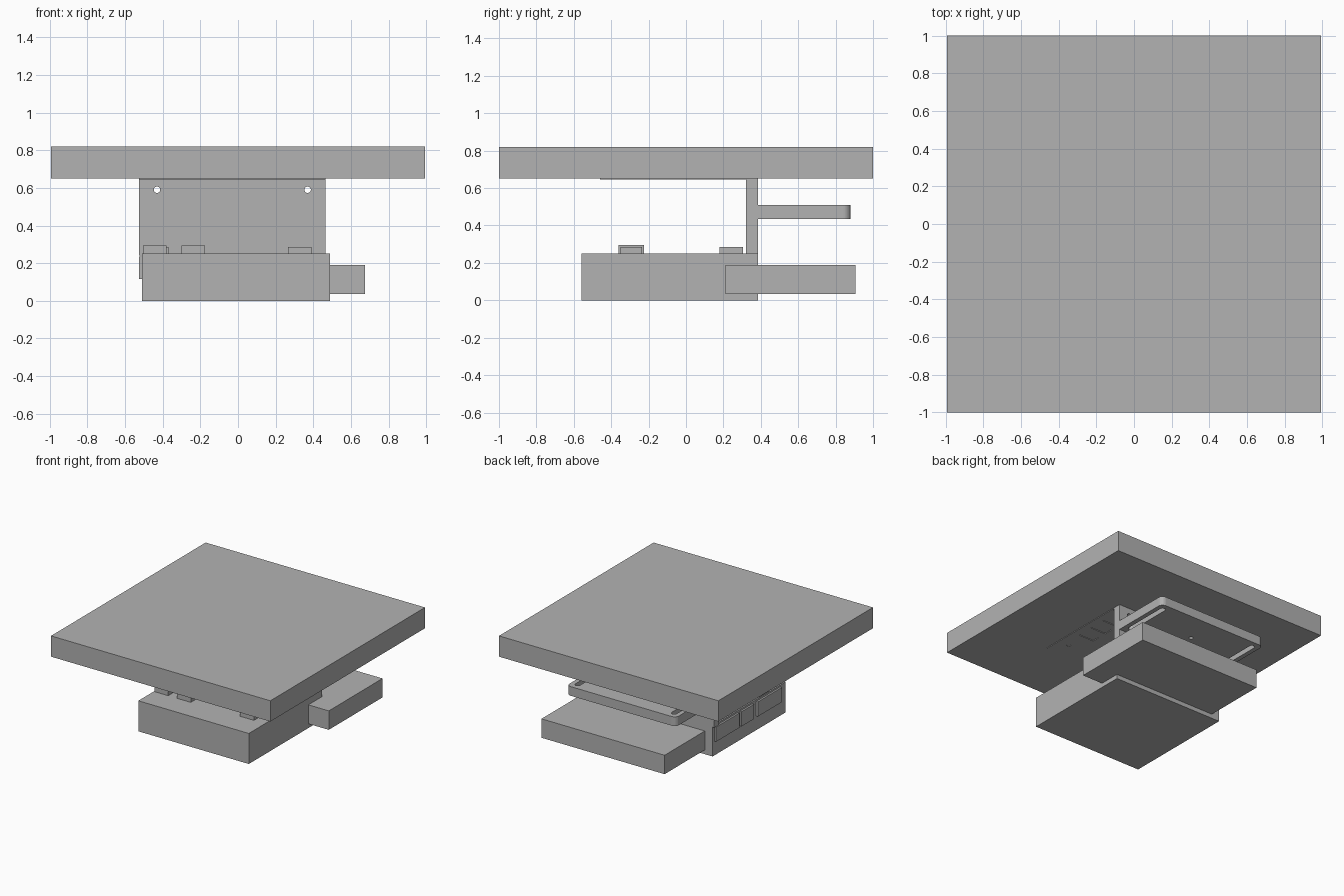
import bpy, bmesh
from mathutils import Matrix, Vector

if "Cube" in bpy.data.objects:
    bpy.data.objects.remove(bpy.data.objects["Cube"])

grey = bpy.data.materials.new("plain_grey")
grey.diffuse_color = (0.448, 0.448, 0.448, 1)
grey.use_nodes = True
grey.node_tree.nodes["Principled BSDF"].inputs["Base Color"].default_value = grey.diffuse_color


def box(name, x, y, z):
    """Axis-aligned box from (min, max) ranges."""
    bm = bmesh.new()
    size = Vector((x[1] - x[0], y[1] - y[0], z[1] - z[0]))
    mid = Vector((x[0] + x[1], y[0] + y[1], z[0] + z[1])) / 2
    bmesh.ops.create_cube(bm, size=1, matrix=Matrix.Translation(mid) @ Matrix.Diagonal((*size, 1)))
    me = bpy.data.meshes.new(name)
    bm.to_mesh(me)
    bm.free()
    me.materials.append(grey)
    ob = bpy.data.objects.new(name, me)
    bpy.context.collection.objects.link(ob)
    return ob


def rod(name, pos, r, depth, axis):
    """Cylinder along y or z."""
    rot = (1.5707963, 0, 0) if axis == 'y' else (0, 0, 0)
    bpy.ops.mesh.primitive_cylinder_add(vertices=24, radius=r, depth=depth, location=pos, rotation=rot)
    ob = bpy.context.object
    ob.name = name
    ob.data.materials.append(grey)
    return ob


def round_corners(ob, width, test):
    """Bevel the vertical edges that pass the test."""
    bm = bmesh.new()
    bm.from_mesh(ob.data)
    edges = [e for e in bm.edges
             if abs(e.verts[0].co.z - e.verts[1].co.z) > 0.01 and test(e.verts[0].co)]
    bmesh.ops.bevel(bm, geom=edges, offset=width, segments=5, profile=0.5, affect='EDGES')
    bm.to_mesh(ob.data)
    bm.free()


def cut(ob, cutters):
    """Subtract the cutters, then remove them."""
    bpy.context.view_layer.objects.active = ob
    for c in cutters:
        c.hide_render = True
        m = ob.modifiers.new("cut", 'BOOLEAN')
        m.operation, m.solver, m.object = 'DIFFERENCE', 'EXACT', c
        bpy.ops.object.modifier_apply(modifier=m.name)
        bpy.data.objects.remove(c)


# Large top slab
box("top_slab", (-0.993, 0.993), (-1, 1), (0.65, 0.82))

# Main case with connectors on its left side
box("main_case", (-0.51, 0.49), (-0.56, 0.385), (0, 0.25))
for y in ((-0.49, -0.18), (-0.13, 0.03), (0.06, 0.36)):
    box("side_port", (-0.525, -0.505), y, (0.115, 0.235))

# Small blocks on the case lid
for x, y, top in (((-0.505, -0.38), (-0.36, -0.225), 0.295),
                  ((-0.30, -0.175), (-0.36, -0.225), 0.295),
                  ((0.265, 0.39), (-0.35, -0.235), 0.285),
                  ((-0.495, -0.37), (0.18, 0.305), 0.285),
                  ((0.265, 0.39), (0.18, 0.305), 0.285)):
    box("lid_block", x, y, (0.24, top))

# Rear box
box("rear_box", (-0.44, 0.675), (0.21, 0.905), (0.035, 0.19))

# Upright bracket plate with two screw holes
plate = box("bracket_plate", (-0.525, 0.465), (0.32, 0.385), (0.24, 0.65))
cut(plate, [rod("hole_cutter", (x, 0.35, 0.59), 0.017, 0.3, 'y') for x in (-0.43, 0.37)])

# Thin bracket top under the slab, with slots and screw holes
top = box("bracket_top", (-0.525, 0.465), (-0.46, 0.32), (0.645, 0.651))
cut(top, [rod("hole_cutter", (x, -0.32, 0.65), 0.017, 0.1, 'z') for x in (-0.43, 0.37)]
    + [box("slot_cutter", x, (y - 0.035, y + 0.035), (0.6, 0.7))
       for x in ((0.27, 0.41), (-0.47, -0.33)) for y in (-0.12, 0.02, 0.16)])

# Rear shelf with rounded outer corners, side slots and a centre hole
shelf = box("rear_shelf", (-0.525, 0.465), (0.38, 0.88), (0.435, 0.51))
round_corners(shelf, 0.038, lambda co: co.y > 0.8)
slots = [box("slot_cutter", x, (0.43, 0.84), (0.4, 0.55)) for x in ((0.385, 0.428), (-0.488, -0.445))]
for s in slots:
    round_corners(s, 0.02, lambda co: True)
cut(shelf, slots + [rod("hole_cutter", (-0.03, 0.63, 0.47), 0.017, 0.2, 'z')])
